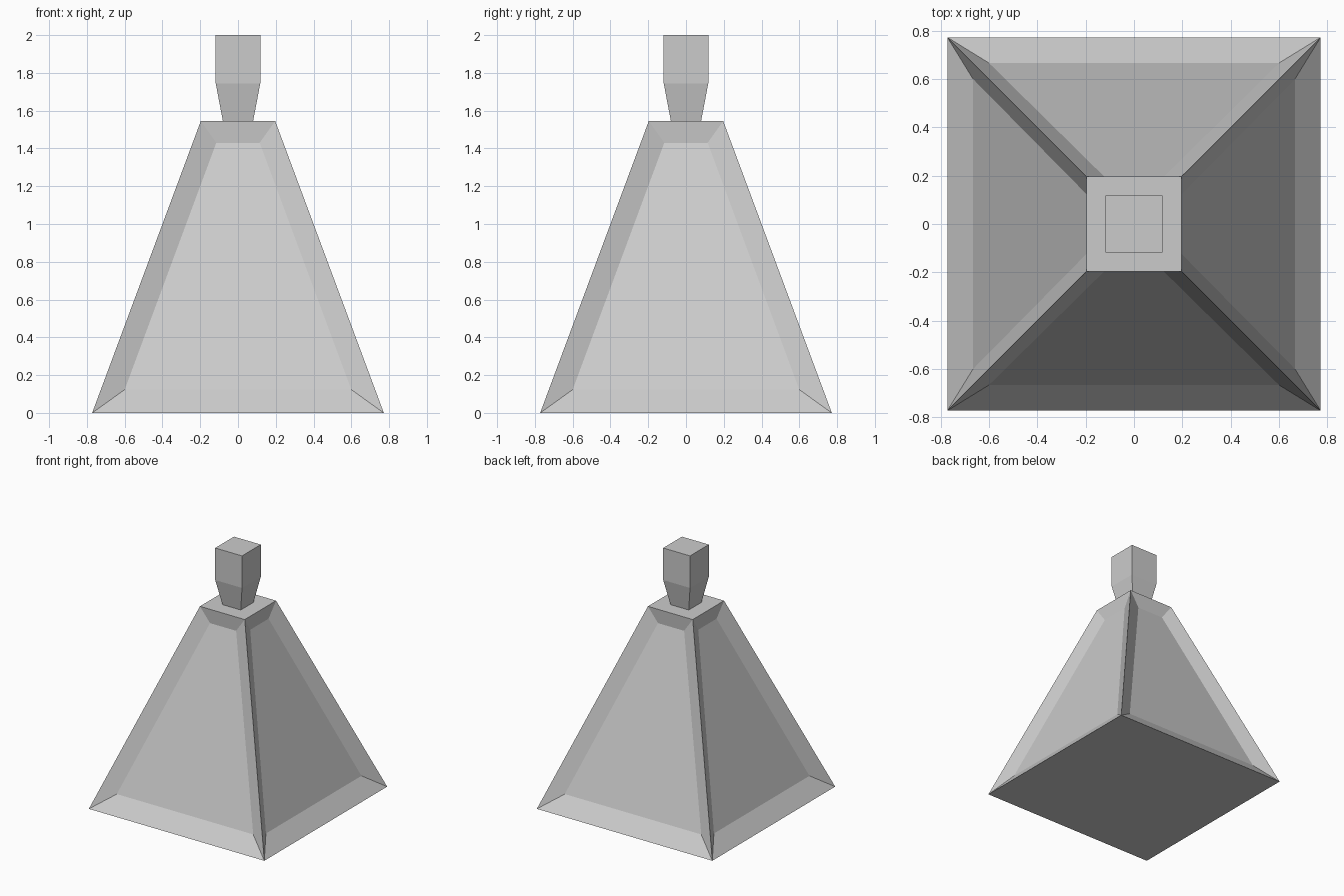
import bpy
import bmesh
from mathutils import Matrix

if "Cube" in bpy.data.objects:
    bpy.data.objects.remove(bpy.data.objects["Cube"], do_unlink=True)

grey = bpy.data.materials.new("plain grey")
grey.use_nodes = True
colour = (0.6, 0.6, 0.6, 1)
grey.diffuse_color = colour
grey.node_tree.nodes["Principled BSDF"].inputs["Base Color"].default_value = colour


def finish(bm, name):
    bmesh.ops.remove_doubles(bm, verts=bm.verts, dist=0.0005)
    bmesh.ops.recalc_face_normals(bm, faces=bm.faces)
    mesh = bpy.data.meshes.new(name)
    bm.to_mesh(mesh)
    bm.free()
    mesh.materials.append(grey)
    obj = bpy.data.objects.new(name, mesh)
    bpy.context.collection.objects.link(obj)


def square(bm, half, z):
    corners = ((-1, -1), (1, -1), (1, 1), (-1, 1))
    return [bm.verts.new((x * half, y * half, z)) for x, y in corners]


def trapezoid(bm, low, high, turn):
    """Four corners of a front panel from (half width, depth, z) pairs, turned to a side."""
    points = [(s * w, -d, z) for (w, d, z), s in ((low, -1), (low, 1), (high, 1), (high, -1))]
    verts = [bm.verts.new(p) for p in points]
    bmesh.ops.transform(bm, matrix=turn, verts=verts)
    return verts


def bridge(bm, a, b):
    for i in range(4):
        j = (i + 1) % 4
        bm.faces.new((a[i], a[j], b[j], b[i]))


# Tapered body with a bevelled, recessed panel on each side
BASE, SHOULDER, HEIGHT = 0.772, 0.197, 1.545
bm = bmesh.new()
for side in range(4):
    turn = Matrix.Rotation(side * 1.5707963, 4, "Z")
    rim = trapezoid(bm, (BASE, BASE, 0), (SHOULDER, SHOULDER, HEIGHT), turn)
    panel = trapezoid(bm, (0.6, 0.666, 0.123), (0.115, 0.188, 1.43), turn)
    bridge(bm, rim, panel)
    bm.faces.new(panel)
bm.faces.new(square(bm, BASE, 0))
bm.faces.new(square(bm, SHOULDER, HEIGHT))
finish(bm, "body")

# Stopper: flared foot under a straight block
bm = bmesh.new()
rings = [square(bm, h, z) for h, z in ((0.08, HEIGHT), (0.118, 1.745), (0.118, 2))]
for lower, upper in zip(rings, rings[1:]):
    bridge(bm, lower, upper)
bm.faces.new(rings[0])
bm.faces.new(rings[-1])
finish(bm, "stopper")
